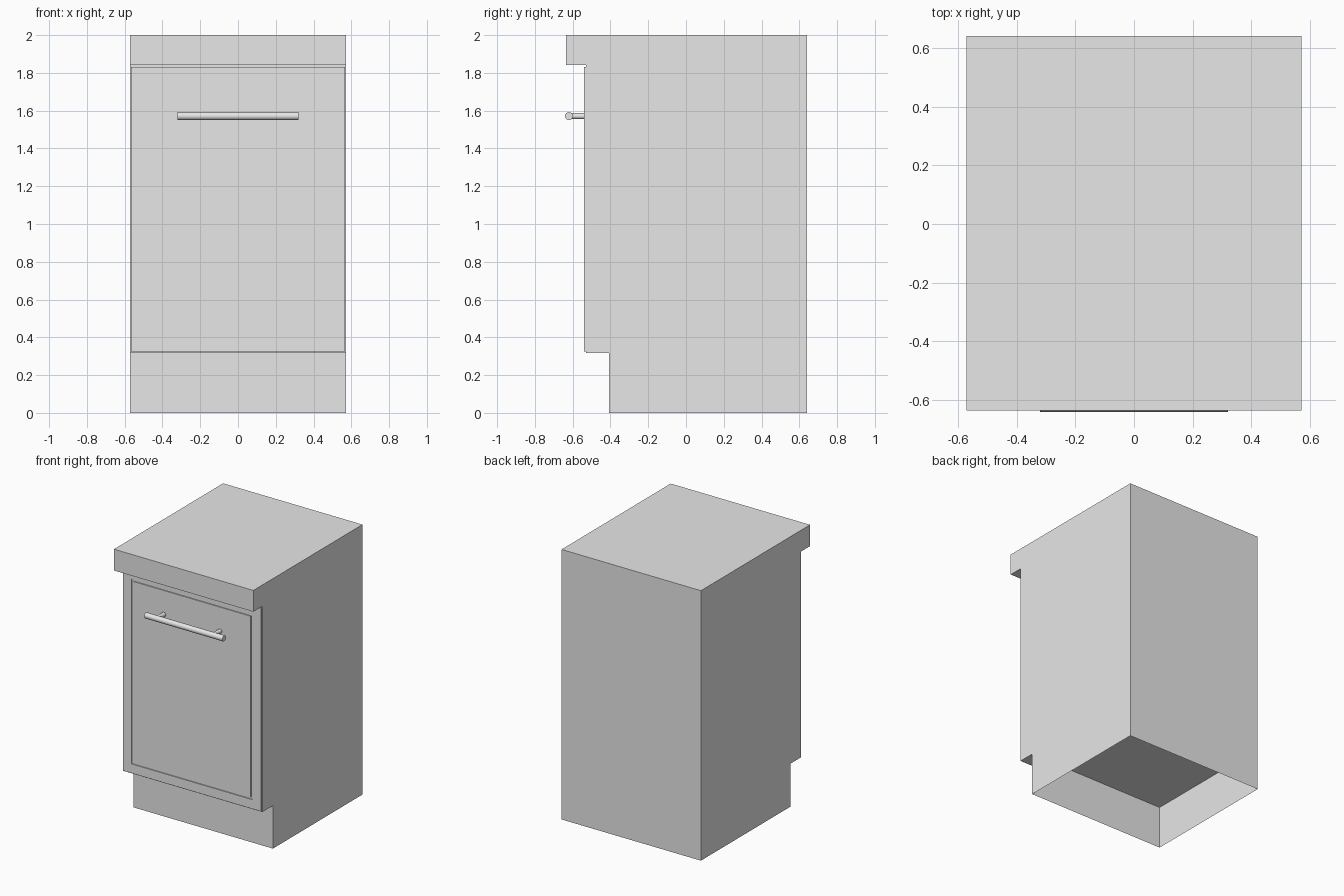
import bpy, bmesh
from math import radians
from mathutils import Matrix, Vector

old = bpy.data.objects.get("Cube")
if old:
    bpy.data.objects.remove(old, do_unlink=True)

HALF_W, BACK, FRONT, CARCASS, TOE = 0.571, 0.641, -0.636, -0.530, -0.407
TOP, LEDGE, BASE = 2.0, 1.842, 0.318

grey = bpy.data.materials.new("plain grey")
grey.use_nodes = True
colour = (0.8, 0.8, 0.8, 1)
grey.diffuse_color = colour
grey.node_tree.nodes["Principled BSDF"].inputs["Base Color"].default_value = colour


def finish(bm, name, smooth=False):
    mesh = bpy.data.meshes.new(name)
    bm.to_mesh(mesh)
    bm.free()
    mesh.materials.append(grey)
    obj = bpy.data.objects.new(name, mesh)
    bpy.context.collection.objects.link(obj)
    if smooth:
        bpy.ops.object.select_all(action="DESELECT")
        obj.select_set(True)
        bpy.context.view_layer.objects.active = obj
        bpy.ops.object.shade_smooth_by_angle(angle=radians(40))
    return obj


def rod(name, centre, radius, length, axis, sides=24):
    bm = bmesh.new()
    turn = Vector((0, 0, 1)).rotation_difference(Vector(axis)).to_matrix().to_4x4()
    bmesh.ops.create_cone(bm, cap_ends=True, segments=sides, radius1=radius,
                          radius2=radius, depth=length,
                          matrix=Matrix.Translation(centre) @ turn)
    return finish(bm, name, smooth=True)


# Cabinet body: side profile with worktop overhang and toe recess, swept across
profile = [(TOE, 0), (BACK, 0), (BACK, TOP), (FRONT, TOP), (FRONT, LEDGE),
           (CARCASS, LEDGE), (CARCASS, BASE), (TOE, BASE)]
bm = bmesh.new()
side = bm.faces.new([bm.verts.new((-HALF_W, y, z)) for y, z in profile])
swept = bmesh.ops.extrude_face_region(bm, geom=[side])["geom"]
bmesh.ops.translate(bm, vec=(2 * HALF_W, 0, 0),
                    verts=[v for v in swept if isinstance(v, bmesh.types.BMVert)])
bmesh.ops.recalc_face_normals(bm, faces=bm.faces[:])
# Open underside, closed higher up by the cabinet floor
underside = [f for f in bm.faces if all(v.co.z < 0.01 for v in f.verts)]
bmesh.ops.delete(bm, geom=underside, context="FACES_ONLY")
floor = bm.faces.new([bm.verts.new((x, y, BASE)) for x, y in
                      ((-HALF_W, TOE), (-HALF_W, BACK), (HALF_W, BACK), (HALF_W, TOE))])
floor.normal_update()
if floor.normal.z > 0:
    floor.normal_flip()
finish(bm, "cabinet_body")

# Door with a rectangular groove around its centre panel
door_low, door_high, door_front = 0.324, 1.832, -0.539
bm = bmesh.new()
size = (2 * 0.566, CARCASS - door_front, door_high - door_low)
middle = (0, (CARCASS + door_front) / 2, (door_low + door_high) / 2)
bmesh.ops.create_cube(bm, size=1, matrix=Matrix.Translation(middle) @ Matrix.Diagonal((*size, 1)))
panel = min(bm.faces, key=lambda f: f.calc_center_median().y)
for thickness, depth in ((0.097, 0), (0, -0.007), (0.022, 0), (0, 0.007)):
    bmesh.ops.inset_region(bm, faces=[panel], thickness=thickness, depth=depth)
finish(bm, "door")

# Bar handle on two posts
bar_y, bar_z = -0.620, 1.571
rod("handle_bar", (0, bar_y, bar_z), 0.021, 0.64, (1, 0, 0))
for name, x in (("left_handle_post", 0.23), ("right_handle_post", -0.23)):
    rod(name, (x, (bar_y + door_front) / 2, bar_z), 0.016, door_front - bar_y, (0, 1, 0))
